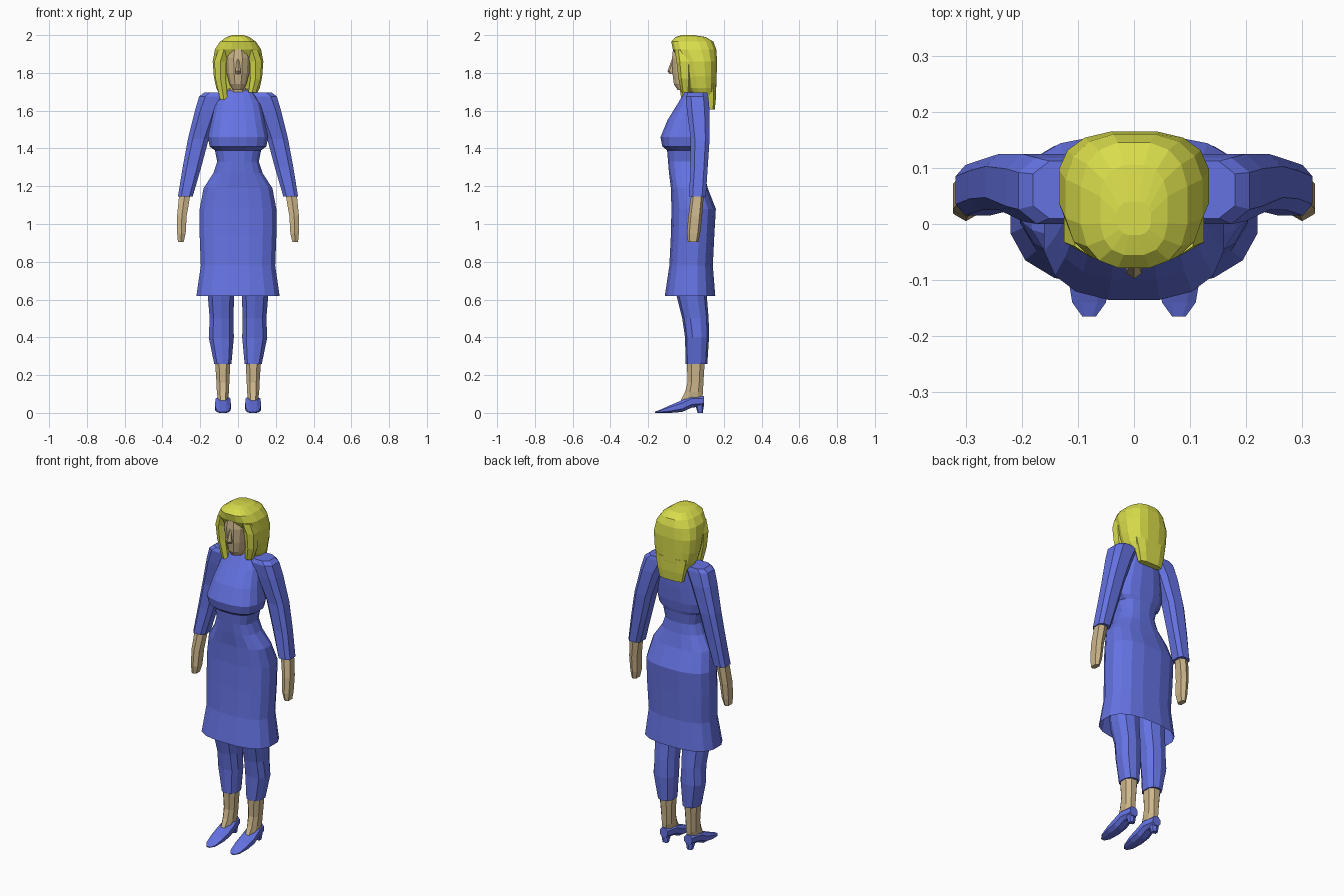
import bpy
import bmesh
from math import sin, cos, tau

cube = bpy.data.objects.get("Cube")
if cube:
    bpy.data.objects.remove(cube, do_unlink=True)


def make_material(name, red, green, blue):
    material = bpy.data.materials.new(name)
    material.use_nodes = True
    color = (red, green, blue, 1)
    material.diffuse_color = color
    shader = next(n for n in material.node_tree.nodes if n.type == 'BSDF_PRINCIPLED')
    shader.inputs["Base Color"].default_value = color
    return material


blue_cloth = make_material("blue cloth", .13, .17, .76)
skin = make_material("skin", .61, .47, .26)
blonde = make_material("blonde hair", .69, .72, .07)


def unit_ring(sides, power):
    """Rounded outline scaled to fill a square from -1 to 1."""
    points = []
    for i in range(sides):
        angle = tau * (i + .5) / sides
        c, s = cos(angle), sin(angle)
        points.append((abs(c) ** (2 / power) * (1 if c > 0 else -1),
                       abs(s) ** (2 / power) * (1 if s > 0 else -1)))
    wide = max(abs(p[0]) for p in points)
    deep = max(abs(p[1]) for p in points)
    return [(p[0] / wide, p[1] / deep) for p in points]


def upright(station, a, b):
    return (a, b, station)


def lengthwise(station, a, b):
    return (a, station, b)


def loft(name, material, stations, sides=10, power=2.4, place=upright,
         mirrored=False, open_start=False):
    """Skin through stations given as (position, a min, a max, b min, b max)."""
    bm = bmesh.new()
    outline = unit_ring(sides, power)
    rings = []
    for station, a_min, a_max, b_min, b_max in stations:
        ring = []
        for u, v in outline:
            a = (a_min + a_max + u * (a_max - a_min)) / 2
            b = (b_min + b_max + v * (b_max - b_min)) / 2
            ring.append(bm.verts.new(place(station, a, b)))
        rings.append(ring)
    for lower, upper in zip(rings, rings[1:]):
        for i in range(sides):
            j = (i + 1) % sides
            bm.faces.new((lower[i], lower[j], upper[j], upper[i]))
    if not open_start:
        bm.faces.new(rings[0])
    bm.faces.new(rings[-1])
    bmesh.ops.recalc_face_normals(bm, faces=bm.faces)
    mesh = bpy.data.meshes.new(name)
    bm.to_mesh(mesh)
    bm.free()
    mesh.materials.append(material)
    obj = bpy.data.objects.new(name, mesh)
    bpy.context.collection.objects.link(obj)
    if mirrored:
        modifier = obj.modifiers.new("mirror", 'MIRROR')
        modifier.use_mirror_merge = False
    return obj


def centred(profile):
    """Expand (height, half width, front, back) to full stations."""
    return [(z, -half, half, front, back) for z, half, front, back in profile]


# Dress: flared skirt, hips, waist and bust
loft("dress", blue_cloth, centred([
    (.62, .22, -.112, .155),
    (.78, .197, -.088, .142),
    (.94, .203, -.08, .15),
    (1.08, .203, -.077, .158),
    (1.19, .182, -.08, .115),
    (1.27, .13, -.09, .095),
    (1.33, .11, -.095, .088),
    (1.39, .122, -.1, .095),
    (1.41, .15, -.125, .1),
    (1.46, .16, -.135, .108),
    (1.55, .14, -.098, .115),
    (1.64, .12, -.042, .118),
    (1.695, .085, -.01, .11),
    (1.715, .045, .005, .085),
]), sides=16, power=2.6, open_start=True)

# Sleeves with squared shoulders
loft("sleeves", blue_cloth, [
    (1.145, .24, .318, .015, .105),
    (1.3, .195, .293, .025, .115),
    (1.45, .155, .265, .025, .125),
    (1.6, .1, .228, .005, .125),
    (1.675, .06, .206, .0, .118),
    (1.695, .05, .18, .01, .112),
], sides=8, power=3, mirrored=True)

# Forearms and hands
loft("hands", skin, [
    (.905, .288, .318, .01, .065),
    (.95, .277, .322, .005, .075),
    (1.04, .272, .323, .012, .085),
    (1.17, .25, .31, .03, .095),
], sides=6, power=3, mirrored=True)

# Trousers
loft("trousers", blue_cloth, [
    (.26, .035, .126, -.002, .113),
    (.4, .022, .155, -.005, .122),
    (.5, .025, .15, -.02, .12),
    (.62, .02, .16, -.05, .11),
    (.8, .01, .17, -.06, .11),
], mirrored=True)

# Ankles and insteps
loft("ankles", skin, [
    (.06, .055, .105, -.03, .085),
    (.11, .048, .112, -.005, .09),
    (.16, .046, .114, .008, .092),
    (.28, .04, .122, .005, .1),
], sides=8, mirrored=True)

# Pointed shoes, built from toe to heel
loft("shoes", blue_cloth, [
    (-.165, .068, .092, .0, .006),
    (-.14, .05, .11, .0, .015),
    (-.08, .04, .12, .0, .042),
    (-.02, .038, .122, .005, .068),
    (.03, .04, .118, .028, .092),
    (.095, .055, .105, .035, .09),
], sides=8, place=lengthwise, mirrored=True)
loft("shoe_heels", blue_cloth, [
    (.0, .065, .095, .062, .09),
    (.055, .055, .105, .045, .094),
], sides=6, power=3, mirrored=True)

# Neck, head and nose
loft("neck", skin, centred([
    (1.66, .05, .0, .09),
    (1.78, .045, -.02, .08),
]), sides=8)
loft("head", skin, centred([
    (1.71, .028, -.045, .03),
    (1.74, .045, -.064, .08),
    (1.8, .06, -.072, .1),
    (1.88, .066, -.074, .1),
    (1.93, .05, -.068, .1),
    (1.955, .025, -.055, .08),
]), sides=12, power=2.5)
loft("nose", skin, centred([
    (1.795, .012, -.088, -.05),
    (1.81, .014, -.098, -.05),
    (1.87, .006, -.076, -.05),
]), sides=6)

# Hair cap, long back and side locks
loft("hair", blonde, centred([
    (1.68, .095, .03, .155),
    (1.72, .115, .005, .16),
    (1.78, .128, -.01, .162),
    (1.86, .134, -.03, .165),
    (1.925, .122, -.07, .16),
    (1.965, .095, -.078, .145),
    (1.99, .06, -.055, .105),
    (2, .03, -.02, .04),
]), sides=16, power=2.7)
loft("hair_tail", blonde, centred([
    (1.605, .072, .112, .152),
    (1.66, .085, .105, .158),
    (1.74, .1, .08, .16),
]), sides=8, power=3)
for side, name, tip in ((-1, "right_lock", 1.66), (1, "left_lock", 1.695)):
    lock = loft(name, blonde, [
        (tip, .055, .095, -.025, .02),
        (1.77, .065, .12, -.04, .03),
        (1.86, .062, .125, -.05, .03),
        (1.92, .045, .105, -.06, .03),
    ], sides=6)
    if side < 0:
        bmesh_data = bmesh.new()
        bmesh_data.from_mesh(lock.data)
        for vert in bmesh_data.verts:
            vert.co.x *= -1
        bmesh.ops.reverse_faces(bmesh_data, faces=bmesh_data.faces)
        bmesh_data.to_mesh(lock.data)
        bmesh_data.free()
